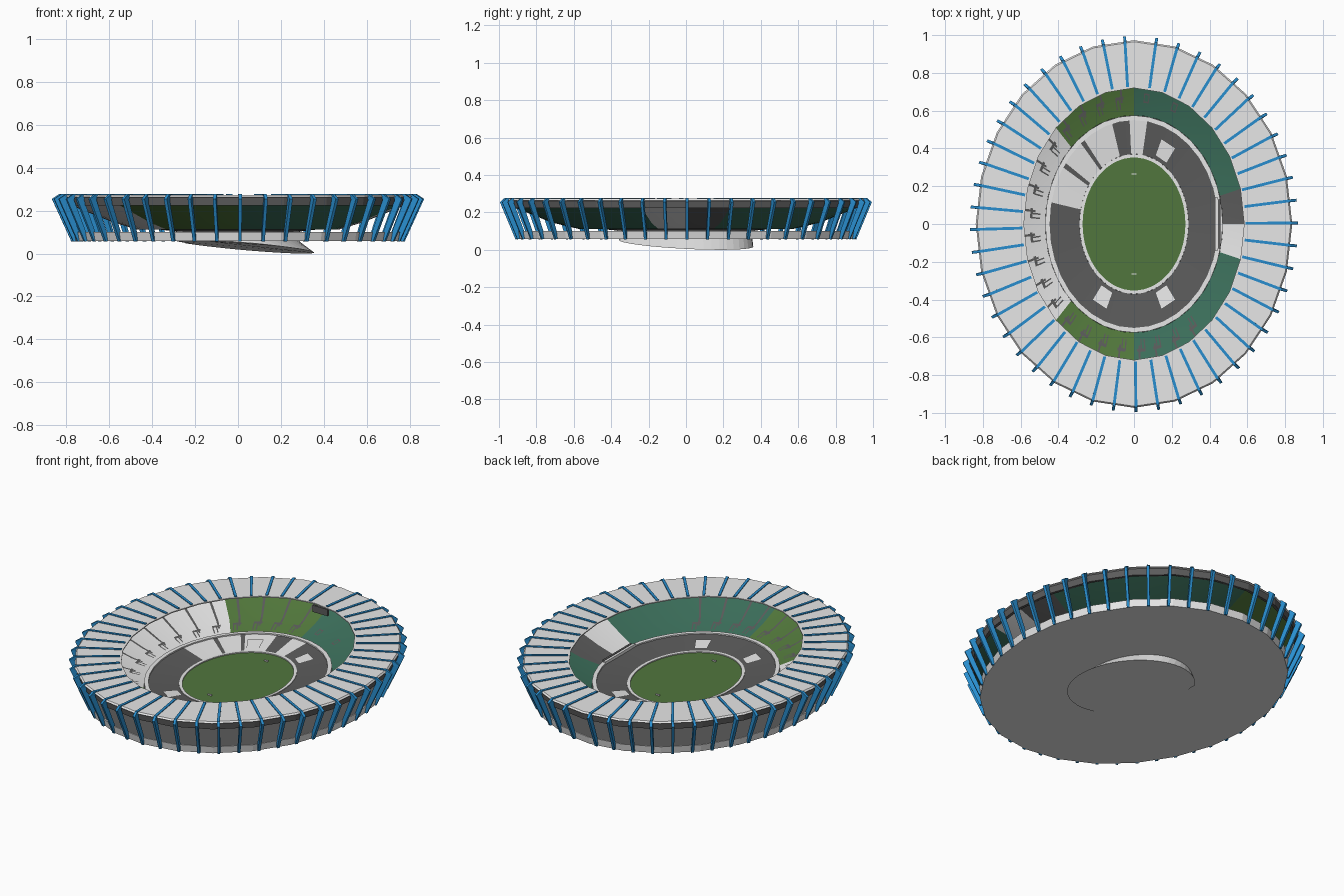
import bpy, bmesh, math
from mathutils import Vector

if "Cube" in bpy.data.objects:
    bpy.data.objects.remove(bpy.data.objects["Cube"])

def mat(name, c):
    m = bpy.data.materials.new(name)
    m.diffuse_color = (*c, 1)
    m.use_nodes = True
    m.node_tree.nodes["Principled BSDF"].inputs["Base Color"].default_value = m.diffuse_color
    return m

LIGHT = mat("light_grey", (.80, .80, .80))
DARK = mat("dark_grey", (.105, .105, .105))
GRASS = mat("pitch_green", (.083, .18, .048))
GREEN = mat("seat_green", (.085, .19, .045))
TEAL = mat("seat_teal", (.045, .16, .105))
BLUE = mat("rib_blue", (.022, .27, .62))
ALL = [LIGHT, DARK, GRASS, GREEN, TEAL, BLUE]

def finish(name, bm, smooth=False, fix=False):
    if fix:
        bmesh.ops.recalc_face_normals(bm, faces=bm.faces)
    me = bpy.data.meshes.new(name)
    bm.to_mesh(me)
    bm.free()
    ob = bpy.data.objects.new(name, me)
    bpy.context.collection.objects.link(ob)
    for m in ALL:
        me.materials.append(m)
    if smooth:
        bpy.context.view_layer.objects.active = ob
        ob.select_set(True)
        bpy.ops.object.shade_smooth_by_angle(angle=math.radians(20))
        ob.select_set(False)
    return ob

def pt(p, deg):
    t = math.radians(deg)
    return Vector((p[0] * math.cos(t), p[1] * math.sin(t), p[2]))

def ring(name, prof, n, colour, closed=False, smooth=False):
    """Sweep a profile of (rx, ry, z) points round an oval."""
    bm = bmesh.new()
    rows = [[bm.verts.new(pt(p, 360 * i / n)) for p in prof] for i in range(n)]
    for i in range(n):
        a, b = rows[i], rows[(i + 1) % n]
        for k in range(len(prof) if closed else len(prof) - 1):
            j = (k + 1) % len(prof)
            f = bm.faces.new((a[k], a[j], b[j], b[k]))
            m = colour((i + .5) * 360 / n, k) if callable(colour) else colour
            f.material_index = ALL.index(m)
    return finish(name, bm, smooth, closed)

def disc(name, rx, ry, z, n, m):
    bm = bmesh.new()
    f = bm.faces.new([bm.verts.new(pt((rx, ry, z), 360 * i / n)) for i in range(n)])
    f.material_index = ALL.index(m)
    return finish(name, bm)

def box(bm, c, s, m):
    for q in bmesh.ops.create_cube(bm, size=1)["verts"]:
        q.co = Vector([c[i] + q.co[i] * s[i] for i in range(3)])
        for f in q.link_faces:
            f.material_index = ALL.index(m)

# Ground slab: pale underneath, dark concourse on top, pale outer wall
disc("slab_underside", .77, .905, .058, 24, LIGHT)
disc("concourse_floor", .765, .90, .064, 24, DARK)
ring("outer_wall", [(.772, .907, .058), (.78, .915, .10), (.772, .907, .10), (.764, .90, .06)], 24, LIGHT, True)

# Tilted foundation hanging under the pitch
bm = bmesh.new()
top, low = [], []
for i in range(48):
    p = pt((.285, .355, .058), 7.5 * i)
    top.append(bm.verts.new(p))
    q = pt((.335, .36, 0), 7.5 * i) + Vector((.02, 0, 0))
    q.z = max(0, min(.057, .037 - .09 * q.x - .05 * q.y))
    if q.z > .05:
        q.x, q.y = p.x, p.y
    low.append(bm.verts.new(q))
bm.faces.new(low)
for i in range(48):
    j = (i + 1) % 48
    bm.faces.new((top[i], top[j], low[j], low[i]))
finish("tilted_foundation", bm)

# Pitch, its border, and goals
disc("pitch", .275, .355, .10, 64, GRASS)
ring("pitch_border", [(.272, .352, .10), (.272, .352, .106), (.288, .37, .106), (.288, .37, .10)], 64, LIGHT)
bm = bmesh.new()
for y in (-.265, .265):
    box(bm, (0, y, .104), (.024, .007, .007), LIGHT)
finish("goals", bm)

# Lower seating bowl with pale sectors
LOW = [(.288, .37, .103), (.45, .553, .122)]
def low_col(t, k):
    pale = 82 < t < 92 or 106 < t < 126 or 130 < t < 143 or 146 < t < 167
    return LIGHT if pale else DARK
ring("lower_tier", LOW, 120, low_col)
ring("tier_parapet", [(.447, .55, .12), (.447, .55, .129), (.47, .575, .129), (.47, .575, .112)], 36, LIGHT)

# Upper seating bowl coloured in blocks
UP = [(.47, .575, .112), (.58, .715, .145), (.805, .94, .235)]
def up_col(t, k):
    if t < 15:
        return DARK
    if t < 90:
        return TEAL
    if t < 135:
        return GREEN
    if t < 225:
        return LIGHT
    if t < 270:
        return GREEN
    return TEAL if t < 345 else LIGHT
ring("upper_tier", UP, 48, up_col, smooth=True)

def patch(bm, prof, r0, r1, t0, t1, m, lift=.003):
    """Thin plate on a tier between two slope fractions and two angles."""
    a, b = Vector(prof[0]), Vector(prof[1])
    up = Vector((0, 0, lift))
    corners = [(r0, t0), (r1, t0), (r1, t1), (r0, t1)]
    f = bm.faces.new([bm.verts.new(pt(a.lerp(b, r), t) + up) for r, t in corners])
    f.material_index = ALL.index(m)

# Corner entrances on the lower tier
bm = bmesh.new()
for t in (62, 118, 242, 298):
    patch(bm, LOW, .12, .62, t - 6, t + 6, LIGHT, .005)
finish("corner_entrances", bm)

# Stair aisles and stairwell openings on the upper tier
bm = bmesh.new()
for t in [97 + 11 * i for i in range(17)] + [282, 293, 304]:
    patch(bm, UP, .5, 1, t - .5, t + .5, DARK)
    patch(bm, UP, .62, .74, t - 1.2, t + 3.4, DARK)
    for s in (.8, 2.8):
        patch(bm, UP, .25, .62, t + s, t + s + .7, DARK)
    patch(bm, UP[1:], 0, .9, t - .5, t + .5, DARK)
for t in (67, 83):
    for r0, r1, a, b in ((.5, .56, -1.5, 1.5), (.8, .86, -1.5, 1.5), (.5, .86, -1.5, -1), (.5, .86, 1, 1.5)):
        patch(bm, UP, r0, r1, t + a, t + b, DARK)
finish("stair_aisles", bm)

# Commentary booth on the right side and screen under the roof
bm = bmesh.new()
box(bm, (.437, 0, .128), (.014, .28, .018), LIGHT)
box(bm, (.452, 0, .128), (.012, .26, .02), DARK)
box(bm, (.03, .735, .232), (.10, .012, .04), DARK)
finish("booth_and_screen", bm)

# Roof ring with upright dark fascia
ring("roof", [(.583, .72, .267), (.583, .72, .273), (.83, .965, .273), (.838, .973, .264), (.82, .955, .26)],
     24, LIGHT, True)
ring("roof_fascia", [(.828, .963, .263), (.824, .959, .224), (.805, .94, .226), (.81, .945, .261)], 24, DARK, True)

# Rib angles spaced evenly along the oval, in a right-hand and a left-hand run
STEPS = 3600
arc, total = [], 0
for i in range(STEPS + 1):
    arc.append(total)
    total += (pt((.86, .98, 0), -90 + .1 * i) - pt((.86, .98, 0), -89.9 + .1 * i)).length
def angle_at(s):
    return -90 + .1 * min(range(STEPS), key=lambda i: abs(arc[i] - s))
half = arc[1800]
runs = [(.01, half - .12), (half + .05, 2 * half - .11)]
ANGLES = [angle_at(a + (b - a) * i / 23) for a, b in runs for i in range(24)]

# Bent blue ribs: leaning post, knee, then a beam across the roof
bm = bmesh.new()
RIB_OUT = [(.777, .912, .056), (.868, .995, .255), (.835, .97, .277), (.59, .727, .278)]
RIB_IN = [(.755, .89, .06), (.832, .962, .25), (.825, .96, .268), (.59, .727, .269)]
for t in ANGLES:
    d = pt((.86, .98, 0), t)
    side = Vector((-d.y, d.x, 0)).normalized() * .0075
    o, n = [[bm.verts.new(pt(p, t) + s * side) for s in (-1, 1) for p in pr] for pr in (RIB_OUT, RIB_IN)]
    for k in range(3):
        for quad in ((o[k], o[k + 1], o[k + 5], o[k + 4]), (n[k], n[k + 4], n[k + 5], n[k + 1]),
                     (o[k], n[k], n[k + 1], o[k + 1]), (o[k + 4], o[k + 5], n[k + 5], n[k + 4])):
            bm.faces.new(quad)
    bm.faces.new((o[0], o[4], n[4], n[0]))
    bm.faces.new((o[3], n[3], n[7], o[7]))
for f in bm.faces:
    f.material_index = ALL.index(BLUE)
finish("blue_ribs", bm, fix=True)
